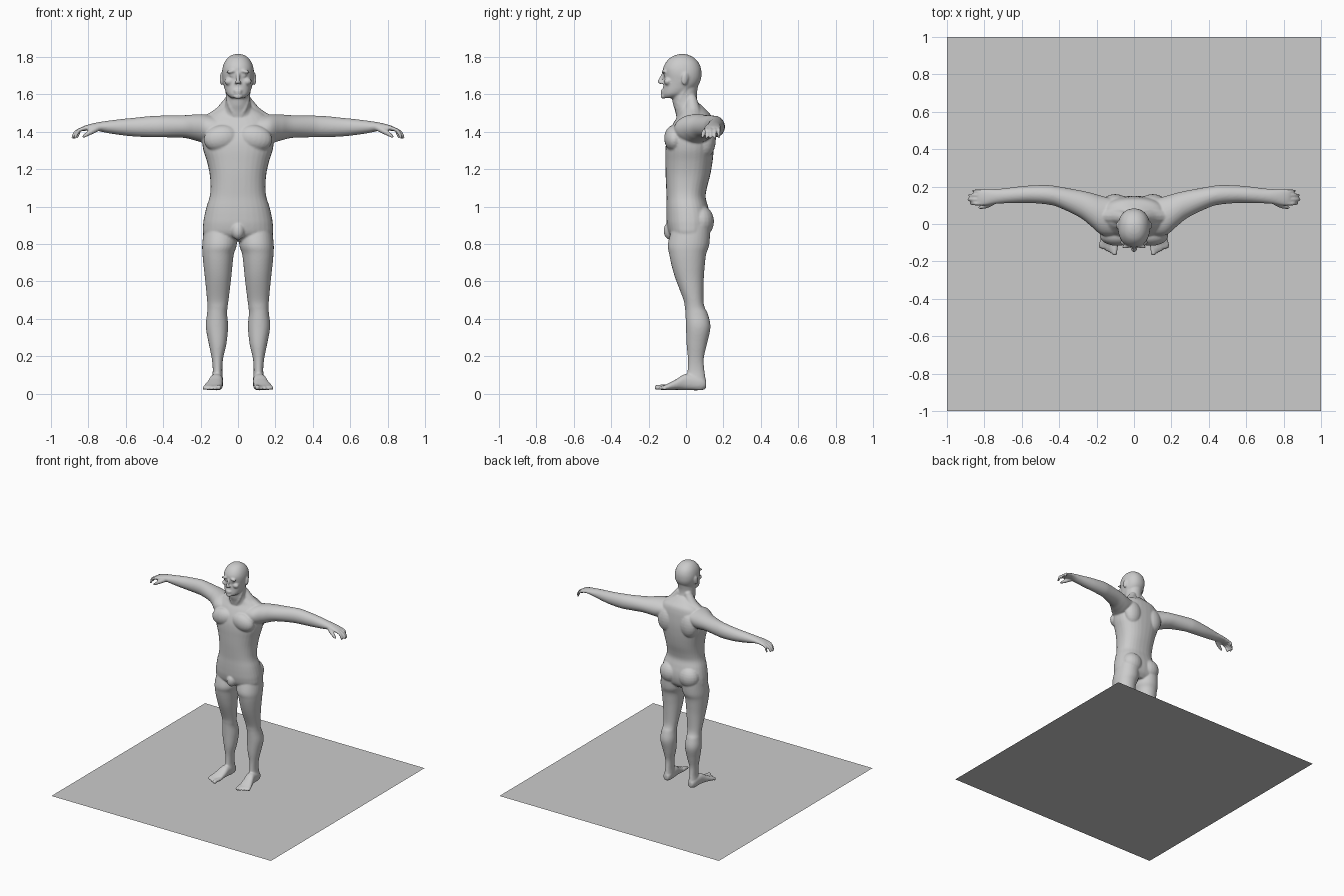
import bpy, bmesh, math
from mathutils import Vector, Matrix

SEG = 32
bm = bmesh.new()


def spline(rows, sub=5):
    """Catmull-Rom through rows of numbers."""
    rows = [Vector(r) for r in rows]
    out = []
    for i in range(len(rows) - 1):
        a, b, c, d = rows[max(i - 1, 0)], rows[i], rows[i + 1], rows[min(i + 2, len(rows) - 1)]
        for k in range(sub):
            t = k / sub
            out.append(0.5 * (2 * b + (c - a) * t + (2 * a - 5 * b + 4 * c - d) * t * t
                              + (3 * b - a - 3 * c + d) * t ** 3))
    return out + [rows[-1]]


def skin(rings):
    loops = [[bm.verts.new(p) for p in r] for r in rings]
    for a, b in zip(loops, loops[1:]):
        for i in range(len(a)):
            j = (i + 1) % len(a)
            bm.faces.new((a[i], a[j], b[j], b[i]))
    bm.faces.new(loops[0][::-1])
    bm.faces.new(loops[-1])


def loft(axis, rows, power=2.0):
    """Rows: position along axis, then min/max of the two other axes."""
    rings = []
    for p, u0, u1, v0, v1 in spline(rows):
        ring = []
        for k in range(SEG):
            a = 2 * math.pi * k / SEG
            c, s = math.cos(a), math.sin(a)
            u = (u0 + u1) / 2 + (u1 - u0) / 2 * math.copysign(abs(c) ** (2 / power), c)
            v = (v0 + v1) / 2 + (v1 - v0) / 2 * math.copysign(abs(s) ** (2 / power), s)
            ring.append({'x': (p, u, v), 'y': (u, p, v), 'z': (u, v, p)}[axis])
        rings.append(ring)
    skin(rings)


def ball(c, r, rot=(0, 0, 0)):
    m = Matrix.Translation(c)
    for ang, ax in zip(rot, 'XYZ'):
        m = m @ Matrix.Rotation(math.radians(ang), 4, ax)
    bmesh.ops.create_uvsphere(bm, u_segments=20, v_segments=12, radius=1,
                              matrix=m @ Matrix.Diagonal((*r, 1)))


def tube(rows):
    """Rows: x, y, z, radius; rounded ends."""
    pts = spline(rows, 4)
    rings = []
    for i, p in enumerate(pts):
        d = (pts[min(i + 1, len(pts) - 1)] - pts[max(i - 1, 0)]).to_3d()
        q = d.to_track_quat('Z', 'Y')
        rings.append([p.to_3d() + q @ Vector((math.cos(a), math.sin(a), 0)) * p[3]
                      for a in (2 * math.pi * k / 12 for k in range(12))])
    skin(rings)
    for e in (rows[0], rows[-1]):
        ball(e[:3], (e[3],) * 3)


# --- one side of the body (+x), mirrored afterwards ---
# leg
loft('z', [(.90, .01, .18, -.07, .13), (.80, .006, .191, -.097, .125), (.746, .022, .19, -.09, .108),
           (.68, .03, .184, -.076, .1), (.61, .037, .176, -.055, .095), (.505, .05, .166, -.015, .093),
           (.46, .056, .163, -.006, .1), (.425, .058, .166, -.003, .117), (.355, .053, .172, 0, .131),
           (.265, .062, .156, .003, .112), (.185, .08, .14, .01, .095), (.12, .084, .135, .008, .099),
           (.06, .08, .142, 0, .107), (.02, .09, .135, .015, .1)], 2.1)
# foot and toes
loft('y', [(.108, .09, .13, .03, .07), (.08, .08, .143, .018, .09), (0, .08, .152, .018, .105),
           (-.05, .082, .168, .02, .078), (-.1, .084, .186, .018, .052), (-.13, .09, .185, .02, .04)], 2.4)
for i in range(5):
    x, r, tip = .1 + .0195 * i, (.0145 if i == 0 else .0098), -.155 + .0065 * i + .001 * i * i
    tube([(x - .004, -.1, .036, r), (x, (tip - .11) / 2, .036, r * .9), (x + .003, tip, .018 + r, r)])
# arm
loft('x', [(.1, -.06, .13, 1.37, 1.48), (.17, -.06, .15, 1.34, 1.492), (.23, -.012, .167, 1.353, 1.492),
           (.29, .035, .18, 1.367, 1.488), (.4, .088, .2, 1.37, 1.486), (.46, .104, .208, 1.37, 1.484),
           (.55, .112, .206, 1.374, 1.475), (.62, .112, .2, 1.381, 1.468), (.7, .11, .19, 1.393, 1.458),
           (.75, .107, .187, 1.404, 1.45), (.79, .1, .187, 1.408, 1.441), (.82, .099, .186, 1.404, 1.432),
           (.835, .105, .18, 1.408, 1.425)])
# fingers and thumb
for i, (reach, r) in enumerate([(.878, .0105), (.89, .011), (.886, .0105), (.868, .009)]):
    y = .109 + .0225 * i
    tube([(.8, y, 1.422, r), (.845, y, 1.41, r), (reach - .017, y, 1.391, r * .9), (reach - .007, y, 1.37, r * .8)])
tube([(.75, .122, 1.42, .018), (.785, .1, 1.4, .015), (.808, .092, 1.386, .012), (.824, .088, 1.375, .009)])
# chest, shoulder blade, buttock
ball((.09, -.062, 1.365), (.095, .055, .07), (0, 12, 0))
ball((.1, .105, 1.36), (.075, .055, .1))
ball((.085, .078, .92), (.085, .072, .085))
# collar slope and neck tendon
tube([(.04, .03, 1.57, .03), (.09, .04, 1.49, .045), (.16, .045, 1.445, .045)])
tube([(.058, 0, 1.64, .012), (.045, -.04, 1.55, .014), (.018, -.04, 1.49, .014)])
# ear
ball((.088, -.005, 1.682), (.009, .019, .034), (-10, 0, 20))
# brow, cheek, eyeball, nostril
ball((.034, -.116, 1.722), (.032, .014, .009), (0, 8, -15))
ball((.047, -.098, 1.668), (.026, .02, .02))
ball((.033, -.107, 1.701), (.014, .013, .011))
ball((.011, -.133, 1.662), (.008, .012, .008))

# --- mirror ---
dup = bmesh.ops.duplicate(bm, geom=bm.verts[:] + bm.edges[:] + bm.faces[:])['geom']
for v in dup:
    if isinstance(v, bmesh.types.BMVert):
        v.co.x *= -1

# --- centre parts: z, half width, front, back ---
def trunk(rows, power):
    loft('z', [(z, -h, h, f, b) for z, h, f, b in rows], power)

# torso
trunk([(1.55, .06, -.03, .075), (1.52, .1, -.035, .105), (1.49, .15, -.04, .132), (1.45, .18, -.065, .143),
       (1.4, .192, -.09, .148), (1.35, .192, -.105, .15), (1.3, .185, -.11, .148), (1.24, .166, -.11, .142),
       (1.17, .151, -.109, .13), (1.1, .147, -.106, .112), (1.05, .152, -.104, .105), (1, .168, -.105, .118),
       (.95, .18, -.105, .13), (.9, .187, -.102, .132), (.85, .182, -.088, .12), (.815, .12, -.05, .09)], 2.35)
# neck
trunk([(1.67, .058, -.05, .07), (1.6, .064, -.074, .058), (1.55, .067, -.07, .066),
       (1.51, .08, -.058, .098), (1.47, .1, -.05, .125)], 2)
# skull and jaw
trunk([(1.815, .012, -.03, -.005), (1.81, .033, -.055, .015), (1.795, .055, -.085, .043), (1.77, .073, -.108, .067),
       (1.74, .083, -.122, .08), (1.71, .086, -.121, .083), (1.68, .083, -.118, .08), (1.65, .077, -.121, .066),
       (1.62, .069, -.124, .035), (1.598, .058, -.126, .005), (1.58, .036, -.122, -.04)], 2.2)
# nose, lips, chin
tube([(0, -.12, 1.715, .008), (0, -.132, 1.69, .009), (0, -.141, 1.668, .0115)])
ball((0, -.125, 1.62), (.024, .012, .006))
ball((0, -.124, 1.607), (.021, .012, .007))
ball((0, -.122, 1.588), (.024, .014, .013))
# groin
ball((0, -.085, .87), (.036, .035, .048))

bmesh.ops.recalc_face_normals(bm, faces=bm.faces)
mesh = bpy.data.meshes.new("body")
bm.to_mesh(mesh)
bm.free()
body = bpy.data.objects.new("body", mesh)
bpy.context.collection.objects.link(body)

# fuse the parts into one smooth skin
rm = body.modifiers.new("fuse", 'REMESH')
rm.mode, rm.voxel_size, rm.use_smooth_shade = 'VOXEL', .0055, True
sm = body.modifiers.new("soften", 'SMOOTH')
sm.factor, sm.iterations = .5, 7
bpy.context.view_layer.objects.active = body
body.select_set(True)
bpy.ops.object.convert(target='MESH')
bpy.ops.object.shade_smooth()

# square base plate
bpy.ops.mesh.primitive_plane_add(size=2)
plate = bpy.context.object
plate.name = "base_plate"

# one grey for everything
grey = bpy.data.materials.new("grey")
grey.diffuse_color = (.6, .6, .6, 1)
for o in (body, plate):
    o.data.materials.clear()
    o.data.materials.append(grey)
